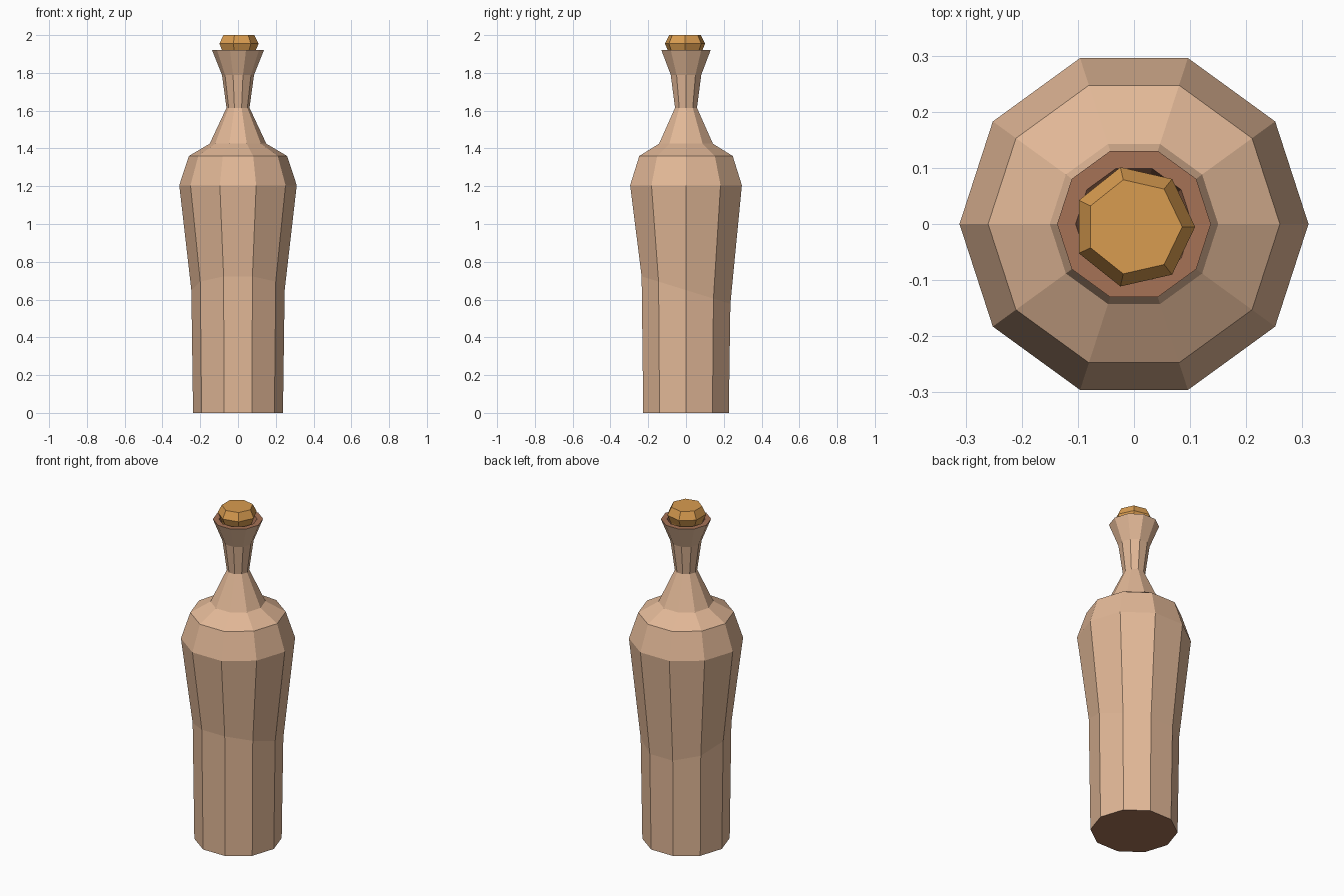
import bpy, bmesh, math

if "Cube" in bpy.data.objects:
    bpy.data.objects.remove(bpy.data.objects["Cube"])


def material(name, srgb):
    m = bpy.data.materials.new(name)
    lin = [((c / 255 + 0.055) / 1.055) ** 2.4 for c in srgb]
    m.diffuse_color = (*lin, 1)
    m.use_nodes = True
    m.node_tree.nodes["Principled BSDF"].inputs["Base Color"].default_value = m.diffuse_color
    return m


def lathe(name, rings, sides, mats, tilt=None, inner_from=None, centre_y=0.0):
    """Stack rings of (radius, z) into a closed flat-faced solid.
    tilt = (ring index, slope): leans that ring along y.
    Bands from inner_from on, and the bottom, take the second material."""
    bm = bmesh.new()
    loops = []
    for i, (r, z) in enumerate(rings):
        loop = []
        for k in range(sides):
            a = 2 * math.pi * k / sides
            x, y = r * math.cos(a), r * math.sin(a)
            dz = tilt[1] * y if tilt and tilt[0] == i else 0
            loop.append(bm.verts.new((x, y + centre_y, z + dz)))
        loops.append(loop)
    for i in range(len(loops) - 1):
        for k in range(sides):
            n = (k + 1) % sides
            f = bm.faces.new((loops[i][k], loops[i][n], loops[i + 1][n], loops[i + 1][k]))
            if inner_from is not None and i >= inner_from:
                f.material_index = 1
    bottom = bm.faces.new(loops[0][::-1])
    top = bm.faces.new(loops[-1])
    if inner_from is not None:
        bottom.material_index = top.material_index = 1
    bmesh.ops.recalc_face_normals(bm, faces=bm.faces[:])
    me = bpy.data.meshes.new(name)
    bm.to_mesh(me)
    bm.free()
    for m in mats:
        me.materials.append(m)
    ob = bpy.data.objects.new(name, me)
    bpy.context.collection.objects.link(ob)
    return ob


clay = material("pale clay", (226, 184, 151))
brown = material("red brown", (166, 114, 86))
amber = material("amber stopper", (217, 156, 80))

# Ten-sided bottle: body, shoulder, neck, then rim and inside of the mouth
lathe("bottle",
      [(0.238, 0), (0.247, 0.65), (0.311, 1.205), (0.26, 1.36), (0.15, 1.425),
       (0.061, 1.615), (0.085, 1.79), (0.137, 1.92), (0.104, 1.92), (0.066, 1.80)],
      10, [clay, brown], tilt=(1, -0.31), inner_from=7)

# Seven-sided faceted stopper with its peg in the neck
lathe("stopper",
      [(0.06, 1.805), (0.09, 1.91), (0.109, 1.955), (0.086, 2.0)],
      7, [amber], centre_y=-0.005)
